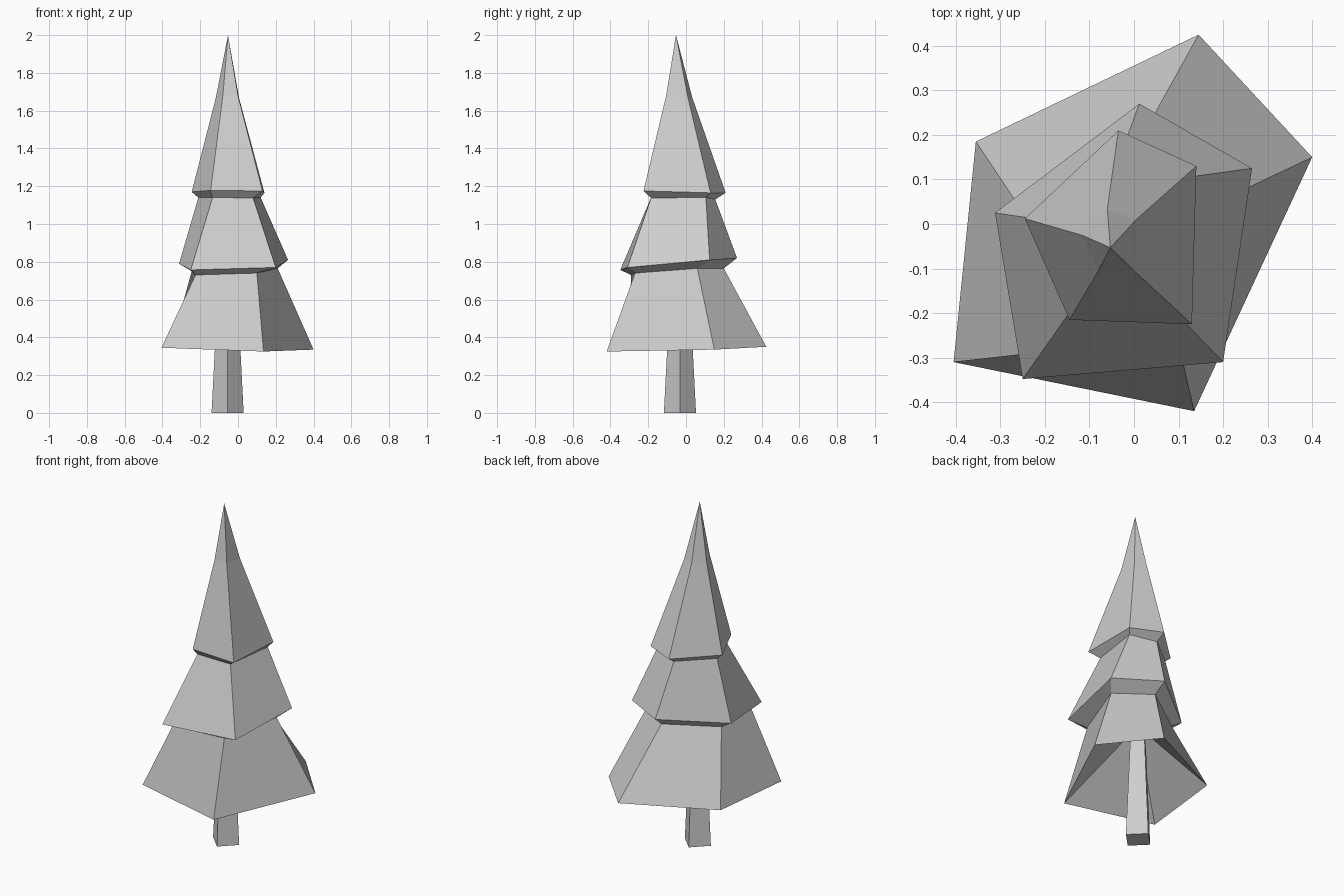
import bpy
from mathutils import Vector

cube = bpy.data.objects.get("Cube")
if cube:
    bpy.data.objects.remove(cube, do_unlink=True)

GREY = (0.62, 0.62, 0.62, 1.0)
material = bpy.data.materials.new("plain_grey")
material.use_nodes = True
material.diffuse_color = GREY
material.node_tree.nodes["Principled BSDF"].inputs["Base Color"].default_value = GREY


def loft(name, rings):
    """Join rings from top to bottom; a ring of one point becomes a tip."""
    verts, faces, starts = [], [], []
    for ring in rings:
        starts.append(len(verts))
        verts.extend(Vector(point) for point in ring)
    sides = max(len(ring) for ring in rings)
    for row in range(len(rings) - 1):
        upper, lower = starts[row], starts[row + 1]
        for i in range(sides):
            j = (i + 1) % sides
            if len(rings[row]) == 1:
                face = (upper, lower + j, lower + i)
            elif len(rings[row + 1]) == 1:
                face = (upper + i, upper + j, lower)
            else:
                face = (upper + i, upper + j, lower + j, lower + i)
            faces.append(face)
    mesh = bpy.data.meshes.new(name)
    mesh.from_pydata(verts, [], faces)
    mesh.materials.append(material)
    mesh.update()
    tree_part = bpy.data.objects.new(name, mesh)
    bpy.context.collection.objects.link(tree_part)
    return tree_part


def diamond(centre, radius, height):
    """Four trunk corners, clockwise from the back."""
    x, y = centre
    return [(x, y + radius, height), (x + radius, y, height),
            (x, y - radius, height), (x - radius, y, height)]


# Uneven five-sided outlines, clockwise from the back corner
tip = [(-.053, -.053, 2)]
tip_base = [(-.06, .033, 1.67), (.005, .01, 1.67), (0, -.105, 1.68),
            (-.08, -.105, 1.68), (-.117, -.025, 1.67)]
upper_rim = [(-.035, .21, 1.165), (.14, .13, 1.165), (.13, -.225, 1.175),
             (-.145, -.215, 1.178), (-.245, .012, 1.17)]
upper_collar = [(-.03, .155, 1.13), (.12, .105, 1.14), (.08, -.185, 1.138),
                (-.135, -.185, 1.14), (-.21, .01, 1.14)]
middle_rim = [(.012, .27, .82), (.265, .125, .81), (.2, -.31, .77),
              (-.25, -.348, .757), (-.312, .025, .79)]
middle_collar = [(.02, .2, .765), (.21, .06, .765), (.1, -.27, .74),
                 (-.225, -.29, .73), (-.245, .02, .75)]
lower_rim = [(.145, .425, .35), (.4, .15, .335), (.135, -.42, .325),
             (-.405, -.31, .345), (-.355, .185, .35)]
hollow_top = [(-.055, -.035, .7)]

# Three stacked tiers, each turned in under its rim
loft("upper_branches", [tip, tip_base, upper_rim, upper_collar])
loft("middle_branches", [upper_collar, middle_rim, middle_collar])
loft("lower_branches", [middle_collar, lower_rim, hollow_top])

# Tapered trunk reaching into the hollow of the lowest tier
foot = (-.055, -.032)
loft("trunk", [diamond(foot, .05, .68), diamond(foot, .085, 0), [(*foot, 0)]])
